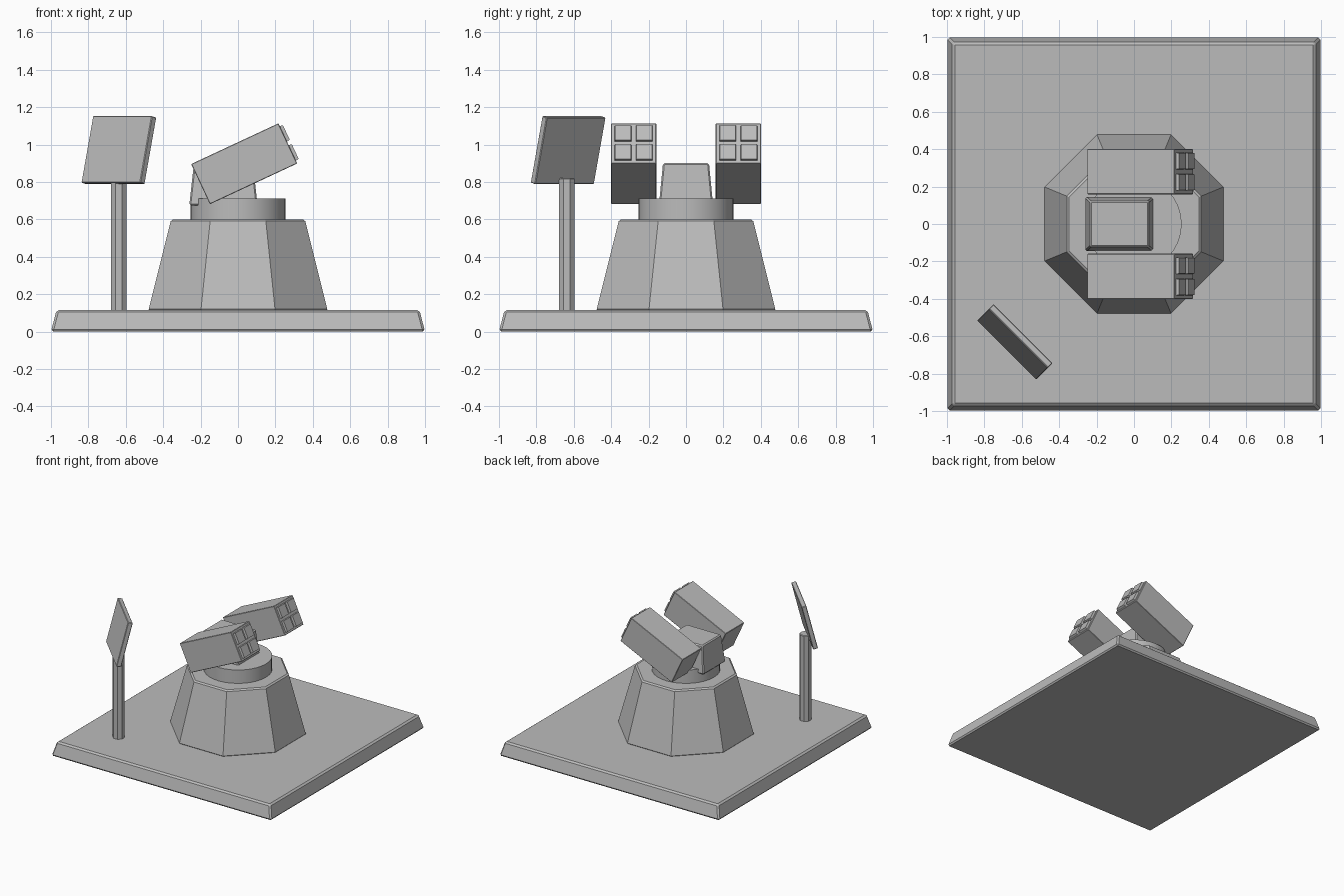
import bpy, bmesh, math
from mathutils import Matrix, Vector

if "Cube" in bpy.data.objects:
    bpy.data.objects.remove(bpy.data.objects["Cube"])

grey = bpy.data.materials.new("plain grey")
grey.diffuse_color = (0.5, 0.5, 0.5, 1)
grey.use_nodes = True
grey.node_tree.nodes["Principled BSDF"].inputs["Base Color"].default_value = grey.diffuse_color


def finish(name, bm, matrix=None, bevel=0.0, smooth=False):
    """Turn a bmesh into a named, coloured, optionally bevelled object."""
    bmesh.ops.recalc_face_normals(bm, faces=bm.faces)
    mesh = bpy.data.meshes.new(name)
    bm.to_mesh(mesh)
    bm.free()
    if matrix:
        mesh.transform(matrix)
    mesh.materials.append(grey)
    obj = bpy.data.objects.new(name, mesh)
    bpy.context.collection.objects.link(obj)
    if bevel:
        mod = obj.modifiers.new("bevel", 'BEVEL')
        mod.width, mod.segments = bevel, 1
        mod.limit_method, mod.angle_limit = 'ANGLE', math.radians(50)
    if smooth:
        bpy.ops.object.select_all(action='DESELECT')
        obj.select_set(True)
        bpy.context.view_layer.objects.active = obj
        bpy.ops.object.shade_smooth_by_angle(angle=math.radians(30))
    return obj


def block(name, size, matrix, taper=(0, 0), bevel=0.0):
    """Box centred on its matrix; taper moves the top edges inward."""
    bm = bmesh.new()
    bmesh.ops.create_cube(bm, size=1)
    for v in bm.verts:
        top = v.co.z > 0
        v.co = Vector(a * b for a, b in zip(v.co, size))
        if top:
            for i in (0, 1):
                v.co[i] -= math.copysign(taper[i], v.co[i])
    return finish(name, bm, matrix, bevel)


def drum(name, sides, r_low, r_high, z0, z1, xy=(0, 0), turn=0.0, bevel=0.0, smooth=False):
    """Prism, frustum or cylinder between two heights."""
    bm = bmesh.new()
    bmesh.ops.create_cone(bm, cap_ends=True, segments=sides,
                          radius1=r_low, radius2=r_high, depth=z1 - z0)
    m = Matrix.Translation((*xy, (z0 + z1) / 2)) @ Matrix.Rotation(turn, 4, 'Z')
    return finish(name, bm, m, bevel, smooth)


T = Matrix.Translation
EIGHTH = math.pi / 8
FLAT = 1 / math.cos(EIGHTH)      # apothem to corner radius of an octagon

# Ground slab with sloping sides
block("base_slab", (2, 2, 0.115), T((0, 0, 0.0575)), (0.03, 0.03), 0.012)

# Eight-sided pedestal and round turntable
drum("pedestal", 8, 0.48 * FLAT, 0.357 * FLAT, 0.11, 0.6, turn=EIGHTH, bevel=0.01)
drum("turntable", 32, 0.255, 0.255, 0.595, 0.71, smooth=True)

# Tapered housing between the pods
block("centre_housing", (0.365, 0.29, 0.225), T((-0.078, 0, 0.7875)), (0.025, 0.022), 0.008)

# Pair of raised pods, each with four front hatches
tilt = Matrix.Rotation(math.radians(-25), 4, 'Y')
for side, y in (("right", -0.28), ("left", 0.28)):
    frame = T((0.033, y, 0.897)) @ tilt
    block(side + "_pod", (0.515, 0.242, 0.237), frame, bevel=0.003)
    for i in (-1, 1):
        for j in (-1, 1):
            hatch = frame @ T((0.263, i * 0.057, j * 0.056)) @ Matrix.Rotation(math.pi / 2, 4, 'Y')
            block(f"{side}_hatch_{'low' if j < 0 else 'high'}_{'a' if i < 0 else 'b'}",
                  (0.094, 0.092, 0.024), hatch, (0.004, 0.004))

# Mast and leaning flat panel, turned towards the slab corner
drum("mast", 8, 0.042 * FLAT, 0.042 * FLAT, 0.11, 0.82, (-0.638, -0.638), EIGHTH, 0.004)
lean = Matrix.Rotation(math.radians(-45), 4, 'Z') @ Matrix.Rotation(math.radians(-14), 4, 'X')
block("panel", (0.447, 0.037, 0.367), T((-0.637, -0.63, 0.97)) @ lean, bevel=0.004)
